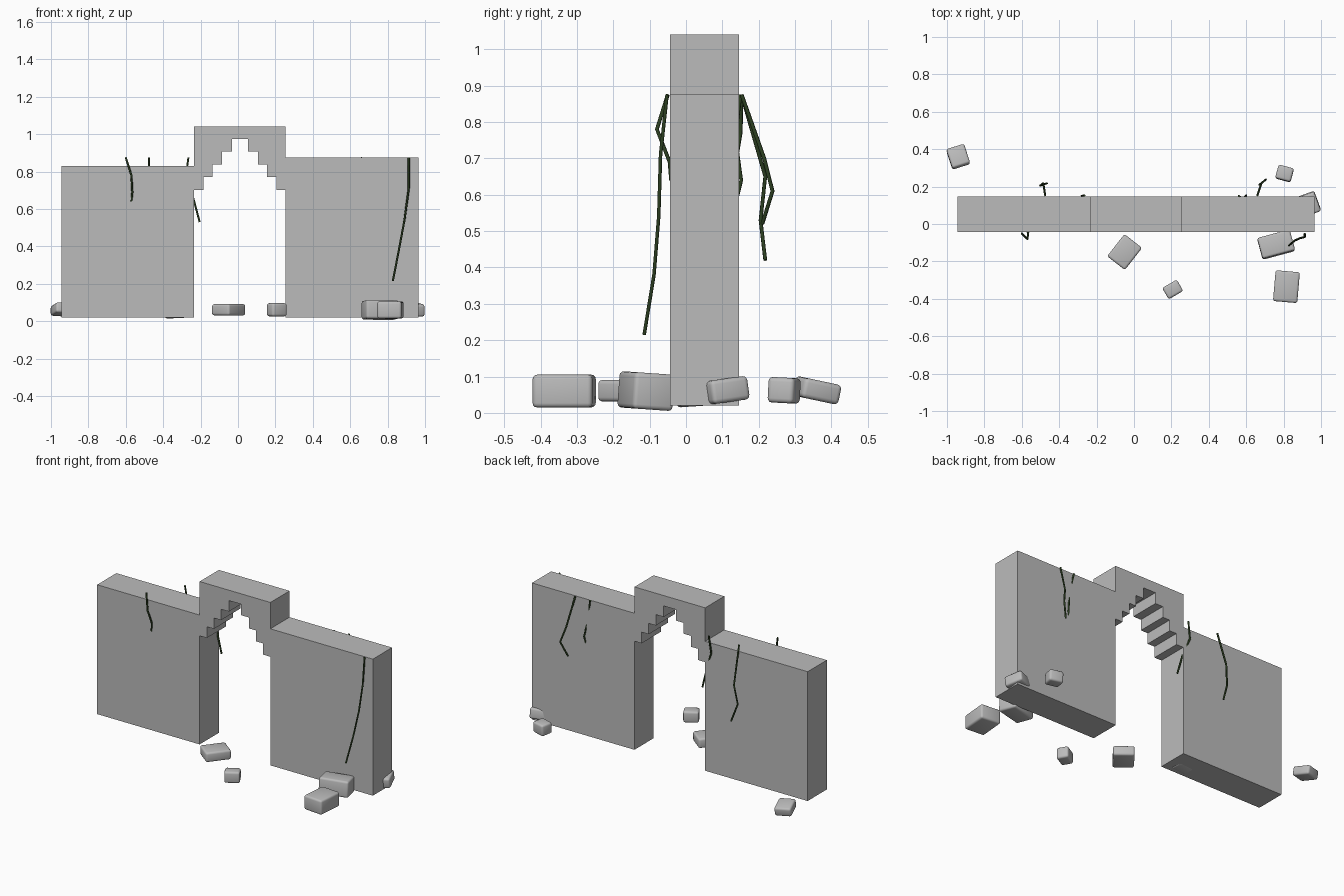
import bpy
import bmesh
from math import radians
from mathutils import Matrix, Euler

default = bpy.data.objects.get("Cube")
if default:
    bpy.data.objects.remove(default, do_unlink=True)


def make_material(name, colour):
    mat = bpy.data.materials.new(name)
    mat.use_nodes = True
    mat.diffuse_color = (*colour, 1)
    bsdf = mat.node_tree.nodes["Principled BSDF"]
    bsdf.inputs["Base Color"].default_value = (*colour, 1)
    bsdf.inputs["Roughness"].default_value = 0.9
    return mat


stone = make_material("grey_stone", (0.5, 0.5, 0.5))
green = make_material("dark_vine_green", (0.025, 0.05, 0.015))

FRONT, BACK, BASE = -0.044, 0.146, 0.02


def add_object(name, bm, mat):
    bmesh.ops.recalc_face_normals(bm, faces=bm.faces)
    mesh = bpy.data.meshes.new(name)
    bm.to_mesh(mesh)
    bm.free()
    mesh.materials.append(mat)
    obj = bpy.data.objects.new(name, mesh)
    bpy.context.collection.objects.link(obj)
    return obj


def extrude_profile(name, profile):
    """Extrude an x-z outline through the thickness of the wall."""
    bm = bmesh.new()
    face = bm.faces.new([bm.verts.new((x, FRONT, z)) for x, z in profile])
    moved = bmesh.ops.extrude_face_region(bm, geom=[face])["geom"]
    verts = [v for v in moved if isinstance(v, bmesh.types.BMVert)]
    bmesh.ops.translate(bm, verts=verts, vec=(0, BACK - FRONT, 0))
    return add_object(name, bm, stone)


def wall(name, x0, x1, top):
    extrude_profile(name, [(x0, BASE), (x1, BASE), (x1, top), (x0, top)])


# Two wall panels of different heights
wall("right_wall", -0.945, -0.235, 0.83)
wall("left_wall", 0.255, 0.965, 0.875)

# Stepped arch: climb one side of the opening, then mirror it
centre = 0.01
half_widths = [0.245, 0.195, 0.146, 0.0965, 0.0425]
heights = [0.70, 0.77, 0.838, 0.906, 0.975]
steps = []
for i, z in enumerate(heights):
    steps.append((half_widths[i], z))
    if i + 1 < len(heights):
        steps.append((half_widths[i + 1], z))
left_side = [(centre - w, z) for w, z in steps]
right_side = [(centre + w, z) for w, z in reversed(steps)]
extrude_profile("stepped_arch", left_side + right_side + [(0.255, 1.04), (-0.235, 1.04)])


# Fallen blocks with rounded edges
def fallen_block(name, location, size, turn, tilt):
    bm = bmesh.new()
    bmesh.ops.create_cube(bm, size=1, matrix=Matrix.Diagonal((*size, 1)))
    bmesh.ops.bevel(bm, geom=bm.edges[:], offset=0.012, segments=3,
                    profile=0.5, affect='EDGES')
    obj = add_object(name, bm, stone)
    obj.location = location
    # tilt about the world x axis after turning about z
    spin = Euler((0, 0, radians(turn))).to_matrix()
    lean = Euler((radians(tilt), 0, 0)).to_matrix()
    obj.rotation_euler = (lean @ spin).to_euler()
    for poly in obj.data.polygons:
        poly.use_smooth = True


blocks = [
    ((-0.94, 0.36, 0.062), (0.10, 0.11, 0.055), 18, -12),
    ((0.805, 0.27, 0.062), (0.085, 0.075, 0.07), -15, -3),
    ((0.93, 0.105, 0.061), (0.11, 0.11, 0.065), 20, 8),
    ((0.76, -0.11, 0.06), (0.18, 0.115, 0.10), 15, -4),
    ((0.815, -0.335, 0.06), (0.13, 0.165, 0.09), -5, 0),
    ((-0.05, -0.15, 0.061), (0.15, 0.12, 0.06), 52, 0),
    ((0.207, -0.35, 0.061), (0.09, 0.07, 0.07), 30, 0),
    ((-0.34, 0.015, 0.05), (0.11, 0.08, 0.065), 5, 4),
]
for i, spec in enumerate(blocks):
    fallen_block(f"fallen_block_{i + 1}", *spec)


# Hanging vines as thin tubes along bent paths
def vine(name, points):
    curve = bpy.data.curves.new(name, 'CURVE')
    curve.dimensions = '3D'
    curve.bevel_depth = 0.0055
    curve.bevel_resolution = 1
    curve.use_fill_caps = True
    spline = curve.splines.new('POLY')
    spline.points.add(len(points) - 1)
    for p, co in zip(spline.points, points):
        p.co = (*co, 1)
    curve.materials.append(green)
    obj = bpy.data.objects.new(name, curve)
    bpy.context.collection.objects.link(obj)


vine("front_right_vine", [(-0.6, -0.05, 0.875), (-0.57, -0.08, 0.78),
                          (-0.565, -0.045, 0.69), (-0.57, -0.041, 0.64)])
vine("front_left_vine", [(0.913, -0.052, 0.875), (0.913, -0.07, 0.71), (0.89, -0.075, 0.54),
                         (0.86, -0.088, 0.38), (0.828, -0.115, 0.215)])
vine("back_right_vine", [(-0.475, 0.153, 0.875), (-0.485, 0.218, 0.65),
                         (-0.502, 0.205, 0.53), (-0.465, 0.218, 0.42)])
vine("back_left_vine", [(0.66, 0.153, 0.875), (0.68, 0.215, 0.70),
                        (0.705, 0.238, 0.61), (0.67, 0.21, 0.52)])
vine("archway_vine", [(-0.265, 0.153, 0.875), (-0.28, 0.15, 0.77),
                      (-0.245, 0.135, 0.68), (-0.205, 0.13, 0.53)])
vine("short_back_vine", [(0.56, 0.15, 0.875), (0.58, 0.135, 0.76),
                         (0.60, 0.152, 0.64), (0.59, 0.13, 0.55)])
